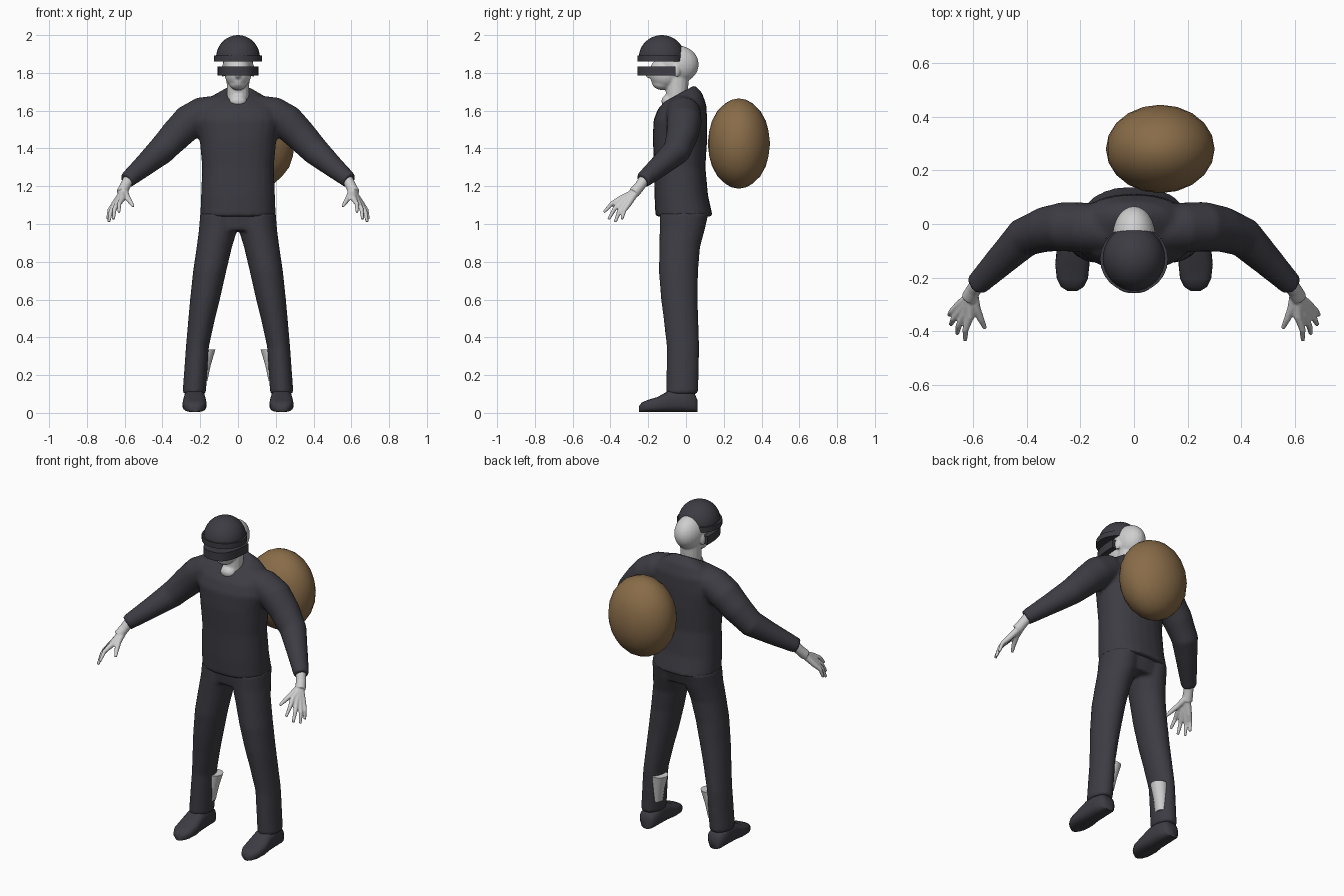
import bpy, bmesh, math
from mathutils import Vector, Matrix

if "Cube" in bpy.data.objects:
    bpy.data.objects.remove(bpy.data.objects["Cube"], do_unlink=True)


def material(name, rgb):
    m = bpy.data.materials.new(name)
    m.use_nodes = True
    col = (*rgb, 1)
    m.diffuse_color = col
    m.node_tree.nodes["Principled BSDF"].inputs["Base Color"].default_value = col
    return m


CLOTH = material("dark cloth", (0.045, 0.045, 0.056))
SKIN = material("pale grey skin", (0.62, 0.62, 0.62))
BROWN = material("brown leather", (0.25, 0.15, 0.065))


def finish(name, bm, mat, mirror=False, voxel=0, smooth=0, angle=40):
    """Turn a bmesh into an object, optionally mirrored and fused."""
    bmesh.ops.recalc_face_normals(bm, faces=bm.faces)
    me = bpy.data.meshes.new(name)
    bm.to_mesh(me)
    bm.free()
    me.materials.append(mat)
    ob = bpy.data.objects.new(name, me)
    bpy.context.collection.objects.link(ob)
    if mirror:
        mod = ob.modifiers.new("mirror", "MIRROR")
        mod.use_mirror_merge = False
    if voxel:
        mod = ob.modifiers.new("fuse", "REMESH")
        mod.mode = "VOXEL"
        mod.voxel_size = voxel
        mod.use_smooth_shade = True
        mod = ob.modifiers.new("relax", "SMOOTH")
        mod.factor, mod.iterations = 0.5, smooth
    bpy.ops.object.select_all(action="DESELECT")
    bpy.context.view_layer.objects.active = ob
    ob.select_set(True)
    if voxel:
        me.shade_smooth()
    else:
        bpy.ops.object.shade_smooth_by_angle(angle=math.radians(angle))
    return ob


def loft(bm, rings, n=24, power=2.0):
    """Skin a closed body through rings given as (centre, u, v)."""
    def se(t):
        return math.copysign(abs(t) ** (2 / power), t)
    loops = []
    for c, u, v in rings:
        c, u, v = Vector(c), Vector(u), Vector(v)
        angles = [math.tau * i / n for i in range(n)]
        loops.append([bm.verts.new(c + u * se(math.cos(a)) + v * se(math.sin(a))) for a in angles])
    for a, b in zip(loops, loops[1:]):
        for i in range(n):
            j = (i + 1) % n
            bm.faces.new((a[i], a[j], b[j], b[i]))
    bm.faces.new(loops[0])
    bm.faces.new(loops[-1])


def stack(bm, rows, power=2.0):
    """Upright loft; rows are (z, centre x, centre y, half width, half depth, tilt)."""
    loft(bm, [((x, y, z), (rx, 0, 0), (0, ry, t)) for z, x, y, rx, ry, t in rows], power=power)


def tube(bm, path, n=16):
    """Round limb along a path of (x, y, z, radius)."""
    pts = [Vector(p[:3]) for p in path]
    rings = []
    for i, p in enumerate(pts):
        d = (pts[min(i + 1, len(pts) - 1)] - pts[max(i - 1, 0)]).normalized()
        u = d.cross(Vector((0, 0, 1))).normalized()
        rings.append((p, u * path[i][3], u.cross(d) * path[i][3]))
    loft(bm, rings, n)


def ball(bm, centre, radii, rot=None):
    m = Matrix.Translation(centre) @ (rot or Matrix()) @ Matrix.Diagonal((*radii, 1))
    bmesh.ops.create_uvsphere(bm, u_segments=24, v_segments=16, radius=1, matrix=m)


# Shirt: torso and sleeves fused
bm = bmesh.new()
stack(bm, [(1.04, 0, -.01, .20, .152, 0), (1.15, 0, -.025, .196, .142, 0),
           (1.3, 0, -.033, .19, .136, 0), (1.45, 0, -.032, .203, .144, 0),
           (1.55, 0, -.03, .222, .142, 0), (1.62, 0, -.02, .205, .128, .01),
           (1.665, 0, -.02, .15, .105, .03), (1.69, 0, -.035, .085, .082, .045)], 2.3)
for s in (1, -1):
    tube(bm, [(s * .08, -.025, 1.60, .085), (s * .19, -.012, 1.58, .093), (s * .26, -.01, 1.54, .093),
              (s * .33, -.02, 1.47, .085), (s * .41, -.05, 1.385, .075),
              (s * .49, -.13, 1.315, .06), (s * .59, -.23, 1.23, .043)], 20)
finish("shirt", bm, CLOTH, voxel=.011, smooth=5)

# Trousers: pelvis and both legs fused
bm = bmesh.new()
stack(bm, [(.965, 0, -.02, .17, .11, 0), (1.06, 0, -.01, .19, .13, 0)], 2.3)
for s in (1, -1):
    stack(bm, [(z, s * x, y, rx, ry, 0) for z, x, y, rx, ry in (
        (.10, .232, -.02, .062, .085), (.35, .215, -.016, .061, .086), (.5, .192, -.027, .071, .092),
        (.6, .175, -.035, .079, .097), (.75, .15, -.04, .088, .104),
        (.88, .125, -.033, .094, .108), (.97, .105, -.02, .102, .12), (1.06, .1, -.01, .1, .13))])
finish("trousers", bm, CLOTH, voxel=.011, smooth=4)

# Bare calves showing through the inner trouser legs
bm = bmesh.new()
stack(bm, [(.17, .19, .005, .028, .035, 0), (.25, .183, .01, .038, .04, 0),
           (.335, .168, .015, .048, .048, 0)])
finish("bare_calves", bm, SKIN, mirror=True)

# Shoes: lofted heel to toe
bm = bmesh.new()
loft(bm, [((.23, y, h / 2 + .004), (w, 0, 0), (0, 0, h / 2)) for y, w, h in (
    (.062, .03, .06), (.045, .05, .1), (-.02, .056, .125), (-.09, .058, .115),
    (-.15, .064, .08), (-.205, .058, .064), (-.235, .042, .05), (-.25, .018, .03))], power=2.8)
finish("shoes", bm, CLOTH, mirror=True, angle=60)

# Head, jaw, features and neck fused
bm = bmesh.new()
ball(bm, (0, -.045, 1.845), (.08, .112, .1))
ball(bm, (0, -.11, 1.80), (.071, .085, .085))
ball(bm, (0, -.125, 1.745), (.048, .052, .036))
ball(bm, (0, -.195, 1.795), (.014, .02, .024))
ball(bm, (0, -.174, 1.752), (.024, .01, .005))
ball(bm, (0, -.17, 1.739), (.02, .01, .005))
tube(bm, [(0, -.06, 1.62, .055), (0, -.05, 1.68, .058), (0, -.045, 1.80, .062)])
ball(bm, (0, -.095, 1.65), (.046, .035, .035))
for s in (1, -1):
    ball(bm, (s * .08, -.05, 1.81), (.01, .02, .032), Matrix.Rotation(s * .3, 4, "Z"))
finish("head", bm, SKIN, voxel=.006, smooth=3)

# Hands: palm, wrist and five fingers fused
bm = bmesh.new()
tube(bm, [(.575, -.215, 1.245, .03), (.598, -.245, 1.20, .028), (.615, -.275, 1.165, .03)])
knuckles = [(.612, -.345, 1.135), (.632, -.34, 1.118), (.646, -.325, 1.108), (.655, -.305, 1.105)]
tips = [(.63, -.435, 1.062), (.66, -.41, 1.025), (.684, -.375, 1.01), (.69, -.34, 1.025)]
for k, t in zip(knuckles, tips):
    k, t = Vector(k), Vector(t)
    mid = k.lerp(t, .5) + Vector((.008, -.004, .008))
    tube(bm, [(.608, -.265, 1.17, .02), (*k, .0165), (*mid, .012), (*t, .008)], 10)
tube(bm, [(.60, -.265, 1.17, .02), (.588, -.315, 1.145, .016),
          (.572, -.355, 1.12, .013), (.555, -.39, 1.093, .008)], 10)
finish("hands", bm, SKIN, mirror=True, voxel=.005, smooth=2)

# Helmet dome and brim
bm = bmesh.new()
bmesh.ops.create_uvsphere(bm, u_segments=32, v_segments=24, radius=1)
bmesh.ops.bisect_plane(bm, geom=bm.verts[:] + bm.edges[:] + bm.faces[:], plane_co=(0, 0, 0),
                       plane_no=(0, 0, -1), clear_outer=True)
bmesh.ops.holes_fill(bm, edges=[e for e in bm.edges if e.is_boundary])
bmesh.ops.transform(bm, verts=bm.verts,
                    matrix=Matrix.Translation((0, -.128, 1.88)) @ Matrix.Diagonal((.116, .122, .12, 1)))
finish("helmet_dome", bm, CLOTH)
bm = bmesh.new()
stack(bm, [(z, 0, -.131, .127, .125, 0) for z in (1.86, 1.892)])
finish("helmet_brim", bm, CLOTH)


# Visor: open curved band around the eyes
def band(bm, outer, inner, z0, z1, steps=24):
    cols = []
    for i in range(steps + 1):
        a = math.pi * i / steps
        c, s = math.cos(a), math.sin(a)
        x, y = math.copysign(abs(c) ** .75, c), -abs(s) ** .75
        o, n = (x * outer[0], -.055 + y * outer[1]), (x * inner[0], -.055 + y * inner[1])
        cols.append([bm.verts.new((*p, z)) for p, z in ((o, z0), (o, z1), (n, z1), (n, z0))])
    for a, b in zip(cols, cols[1:]):
        for i in range(4):
            j = (i + 1) % 4
            bm.faces.new((a[i], a[j], b[j], b[i]))
    bm.faces.new(cols[0])
    bm.faces.new(cols[-1])


bm = bmesh.new()
band(bm, (.108, .203), (.076, .15), 1.785, 1.835)
finish("visor", bm, CLOTH)

# Round pack carried behind the back
bm = bmesh.new()
bmesh.ops.create_icosphere(bm, subdivisions=3, radius=1,
                           matrix=Matrix.Translation((.098, .28, 1.426)) @ Matrix.Diagonal((.203, .165, .239, 1)))
finish("back_pack", bm, BROWN, angle=60)
